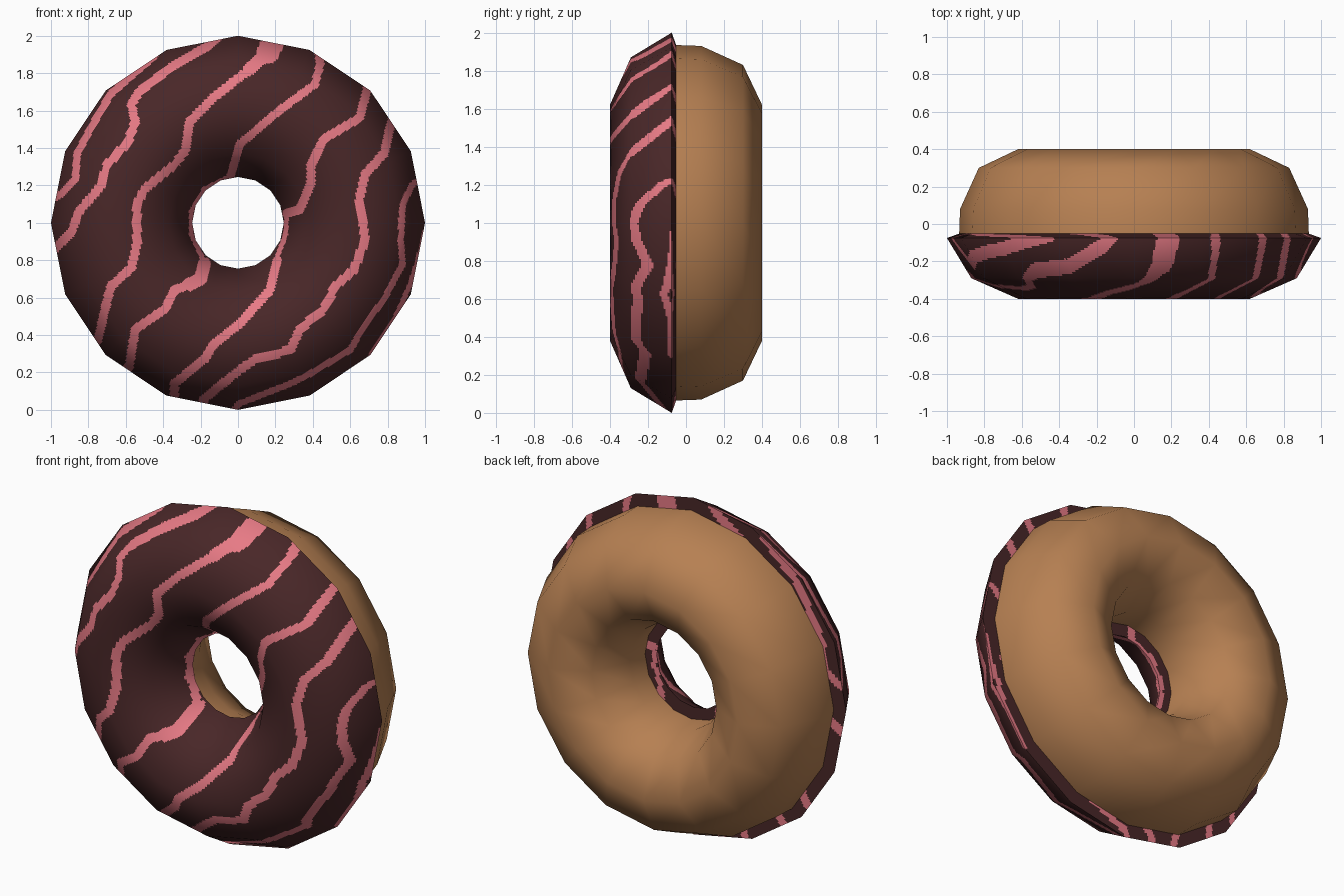
import bpy, math
from mathutils import Vector

if "Cube" in bpy.data.objects:
    bpy.data.objects.remove(bpy.data.objects["Cube"])

SIDES = 16


def material(name, rgb):
    m = bpy.data.materials.new(name)
    m.diffuse_color = (*rgb, 1)
    m.use_nodes = True
    m.node_tree.nodes["Principled BSDF"].inputs["Base Color"].default_value = m.diffuse_color
    return m


chocolate = material("chocolate", (0.066, 0.020, 0.021))
pink = material("pink icing", (0.80, 0.195, 0.235))
dough = material("dough", (0.47, 0.216, 0.085))


def lathe(name, profile, around=1, steps=None):
    """Spin (radius, y) points round the ring axis; each flat side can be finely divided."""
    steps = steps or [1] * (len(profile) - 1)
    pts, spans = [profile[0]], []
    for i, n in enumerate(steps):
        (r0, y0), (r1, y1) = profile[i], profile[i + 1]
        for k in range(1, n + 1):
            pts.append((r0 + (r1 - r0) * k / n, y0 + (y1 - y0) * k / n))
            spans.append(i)
    dirs = []
    for s in range(SIDES):
        a, b = (math.tau * t / SIDES for t in (s, s + 1))
        for k in range(around):
            f = k / around
            dirs.append((math.cos(a) * (1 - f) + math.cos(b) * f,
                         math.sin(a) * (1 - f) + math.sin(b) * f))
    n, m = len(pts), len(dirs)
    verts = [(r * c, y, 1 + r * s) for c, s in dirs for r, y in pts]
    faces, face_span = [], []
    for a in range(m):
        b = (a + 1) % m
        for p in range(n - 1):
            faces.append((a * n + p, b * n + p, b * n + p + 1, a * n + p + 1))
            face_span.append(spans[p])
    me = bpy.data.meshes.new(name)
    me.from_pydata(verts, [], faces)
    me.update()
    me.polygons.foreach_set("use_smooth", [True] * len(faces))
    ob = bpy.data.objects.new(name, me)
    bpy.context.collection.objects.link(ob)
    return ob, face_span


# Dough: back half of the ring
bun, _ = lathe("dough_ring", [(0.305, -0.06), (0.31, 0.08), (0.41, 0.30), (0.62, 0.40),
                              (0.83, 0.30), (0.93, 0.08), (0.935, -0.06)])
bun.data.materials.append(dough)

# Icing: front half with a small lip that overhangs the dough
icing, span = lathe("icing", [(0.93, -0.05), (1.0, -0.075), (0.87, -0.29), (0.62, -0.40),
                              (0.37, -0.29), (0.245, -0.075), (0.31, -0.05)],
                    around=36, steps=[5, 20, 20, 20, 20, 5])
icing.data.materials.append(chocolate)
icing.data.materials.append(pink)

# Drizzle: wavy lines in the front plane, measured from the ring centre
segments = []


def drizzle(half, *path):
    for (x0, z0), (x1, z1) in zip(path, path[1:]):
        dx, dz = x1 - x0, z1 - z0
        segments.append((x0, z0, dx, dz, dx * dx + dz * dz, half * half))


drizzle(.02, (-.45, .89), (-.68, .69), (-.78, .52), (-.86, .37), (-.87, .23), (-.95, .15), (-1, .12))
drizzle(.024, (-.11, .99), (-.17, .94), (-.36, .83), (-.53, .70), (-.57, .63), (-.55, .54),
        (-.59, .43), (-.70, .31), (-.73, .20), (-.85, .06), (-.89, -.05), (-.99, -.15))
drizzle(.06, (.19, .97), (.16, .91))
drizzle(.035, (.15, .90), (.06, .82))
drizzle(.024, (.06, .82), (-.13, .67), (-.26, .54), (-.28, .39), (-.34, .31), (-.50, .18),
        (-.54, .10), (-.54, -.11), (-.57, -.24), (-.68, -.34), (-.71, -.46), (-.75, -.63))
drizzle(.022, (.43, .91), (.44, .85), (.41, .74), (.22, .60), (.01, .42), (-.04, .25))
drizzle(.013, (-.04, .25), (-.18, .18), (-.25, .06), (-.25, -.06), (-.19, -.19))
drizzle(.035, (-.18, -.22), (-.20, -.30), (-.26, -.33))
drizzle(.024, (-.26, -.33), (-.34, -.36), (-.39, -.46), (-.55, -.57), (-.58, -.76), (-.60, -.80))
drizzle(.024, (.69, .71), (.65, .56), (.46, .45), (.39, .31), (.39, .21), (.33, .07), (.26, .05))
drizzle(.013, (.26, .05), (.255, -.06), (.21, -.18))
drizzle(.024, (.21, -.20), (.17, -.36), (.01, -.54), (-.13, -.65), (-.18, -.73), (-.34, -.86), (-.34, -.95))
drizzle(.024, (.82, .54), (.78, .37), (.68, .26), (.65, .13), (.68, -.09), (.62, -.25), (.52, -.34),
        (.46, -.46), (.33, -.57), (.28, -.68), (.09, -.73), (-.02, -.81), (-.18, -.94), (-.19, -.98))
drizzle(.017, (.97, .23), (.93, .2), (.88, .10), (.87, -.09), (.88, -.22), (.78, -.41), (.68, -.54),
        (.60, -.68), (.38, -.81), (.28, -.86), (0, -.97), (-.02, -1))
drizzle(.014, (1, -.05), (.96, -.21), (.92, -.33), (.84, -.51), (.71, -.70))


def on_drizzle(x, z):
    for x0, z0, dx, dz, length2, half2 in segments:
        px, pz = x - x0, z - z0
        t = min(1, max(0, (px * dx + pz * dz) / length2))
        if (px - t * dx) ** 2 + (pz - t * dz) ** 2 < half2:
            return True
    return False


# Colour the icing faces, and give the flat sides rounded ring shading
normals = []
for face in icing.data.polygons:
    c = face.center
    face.material_index = int(on_drizzle(c.x, c.z - 1))
    lip = span[face.index] in (0, 5)
    for v in face.vertices:
        p = icing.data.vertices[v].co
        r = math.hypot(p.x, p.z - 1)
        radial = (r - 0.62) / 0.38 ** 2 / r
        normals.append(Vector((0, 1, 0)) if lip else
                       Vector((p.x * radial, p.y / 0.16, (p.z - 1) * radial)).normalized())
icing.data.normals_split_custom_set(normals)
